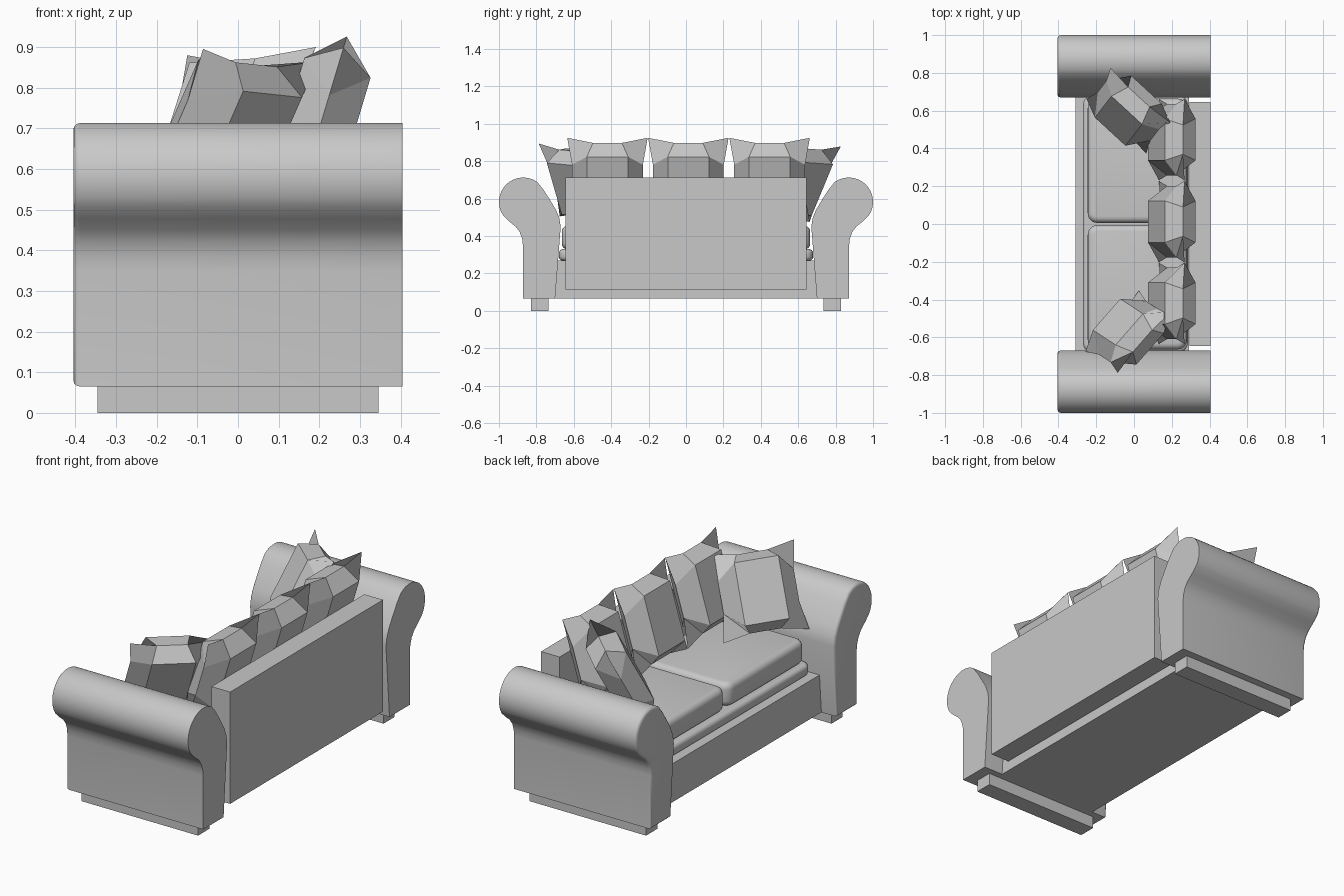
import bpy, bmesh, math
from mathutils import Vector

if "Cube" in bpy.data.objects:
    bpy.data.objects.remove(bpy.data.objects["Cube"], do_unlink=True)

grey = bpy.data.materials.new("light_grey_fabric")
grey.use_nodes = True
grey.diffuse_color = (0.58, 0.58, 0.58, 1)
grey.node_tree.nodes["Principled BSDF"].inputs["Base Color"].default_value = (0.58, 0.58, 0.58, 1)


def finish(name, bm, angle=None):
    bmesh.ops.recalc_face_normals(bm, faces=bm.faces)
    mesh = bpy.data.meshes.new(name)
    bm.to_mesh(mesh)
    bm.free()
    mesh.materials.append(grey)
    ob = bpy.data.objects.new(name, mesh)
    bpy.context.collection.objects.link(ob)
    if angle:
        bpy.ops.object.select_all(action='DESELECT')
        ob.select_set(True)
        bpy.context.view_layer.objects.active = ob
        bpy.ops.object.shade_smooth_by_angle(angle=math.radians(angle))
    return ob


def box(name, lo, hi, corner=0, edge=0):
    """Box between two corners, optionally with rounded upright corners and soft edges."""
    lo, hi = Vector(lo), Vector(hi)
    bm = bmesh.new()
    bmesh.ops.create_cube(bm, size=1)
    for v in bm.verts:
        v.co = [(lo[i] + hi[i]) / 2 + v.co[i] * (hi[i] - lo[i]) for i in range(3)]
    if corner:
        upright = [e for e in bm.edges if abs(e.verts[0].co.z - e.verts[1].co.z) > 1e-4]
        bmesh.ops.bevel(bm, geom=upright, offset=corner, segments=5, profile=0.5, affect='EDGES')
        rims = [e for e in bm.edges if abs(e.verts[0].co.z - e.verts[1].co.z) < 1e-4]
        bmesh.ops.bevel(bm, geom=rims, offset=edge, segments=4, profile=0.5, affect='EDGES')
    return finish(name, bm, 35 if corner else None)


def arm(name, side):
    """Rolled arm: scroll profile swept front to back, front rim softened."""
    cy, cz, r = 0.87, 0.583, 0.13
    prof = [(0.70, 0.065), (0.872, 0.065), (0.872, 0.35), (0.876, 0.385),
            (0.888, 0.42), (0.91, 0.45), (0.945, 0.478)]
    for i in range(17):
        a = math.radians(-35 + i * 10)
        prof.append((cy + r * math.cos(a), cz + r * math.sin(a)))
    prof += [(0.762, 0.648), (0.727, 0.593), (0.695, 0.54), (0.677, 0.495), (0.67, 0.45)]
    bm = bmesh.new()
    front = bm.faces.new([bm.verts.new((-0.405, side * y, z)) for y, z in prof])
    ext = bmesh.ops.extrude_face_region(bm, geom=[front], use_keep_orig=True)
    for v in ext["geom"]:
        if isinstance(v, bmesh.types.BMVert):
            v.co.x = 0.405
    bmesh.ops.recalc_face_normals(bm, faces=bm.faces)
    rim = [e for e in bm.edges if all(v.co.x < -0.4 for v in e.verts)]
    bmesh.ops.bevel(bm, geom=rim, offset=0.016, segments=3, profile=0.5, affect='EDGES')
    return finish(name, bm, 35)


def pillow(name, centre, across, up, w=0.215, h=0.235, puff=0.085):
    """Scatter pillow: pointed corners, drawn-in seams and a puffed middle on both faces."""
    c, u = Vector(centre), Vector(across).normalized()
    v = Vector(up)
    v = (v - u * v.dot(u)).normalized()
    n = u.cross(v)
    steps = (-1, -0.36, 0.36, 1)
    bm = bmesh.new()
    seam = {}

    def vert(i, j, s):
        a, b = steps[i] * w, steps[j] * h
        ie, je = i in (0, 3), j in (0, 3)
        if not ie and not je:
            return bm.verts.new(c + u * math.copysign(0.11, a) + v * math.copysign(0.155, b) + n * puff * s)
        if (i, j) not in seam:
            if ie and not je:
                a *= 0.88
            if je and not ie:
                b *= 0.88
            seam[i, j] = bm.verts.new(c + u * a + v * b)
        return seam[i, j]

    for s in (1, -1):
        g = [[vert(i, j, s) for j in range(4)] for i in range(4)]
        for i in range(3):
            for j in range(3):
                bm.faces.new((g[i][j], g[i + 1][j], g[i + 1][j + 1], g[i][j + 1]))
    return finish(name, bm, 30)


# Frame: base, back panel, arms and runners under the arms
box("base_frame", (-0.31, -0.70, 0.065), (0.29, 0.70, 0.27))
box("back_panel", (0.295, -0.645, 0.115), (0.405, 0.645, 0.712))
for label, side in (("left", 1), ("right", -1)):
    arm(label + "_arm", side)
    y0, y1 = sorted((side * 0.735, side * 0.83))
    box(label + "_foot", (-0.345, y0, 0), (0.345, y1, 0.066))

# Seat: one long thin cushion below two thick ones
box("lower_cushion", (-0.27, -0.68, 0.268), (0.285, 0.68, 0.33), 0.05, 0.022)
for label, y0, y1 in (("left", 0.006, 0.664), ("right", -0.664, -0.006)):
    box(label + "_seat_cushion", (-0.245, y0, 0.328), (0.28, y1, 0.455), 0.05, 0.032)

# Three pillows leaning on the back, two on the arms
for i, y in enumerate((-0.42, 0.0125, 0.447)):
    pillow(f"back_pillow_{i + 1}", (0.2, y, 0.70), (0, 1, 0), (0.3, 0, 1))
pillow("left_arm_pillow", (-0.03, 0.60, 0.69), (0.315, -0.29, 0.02), (0.115, 0.17, 0.39), 0.215, 0.225)
pillow("right_arm_pillow", (-0.03, -0.57, 0.685), (0.28, 0.32, -0.03), (0.16, -0.12, 0.385), 0.215, 0.22)
